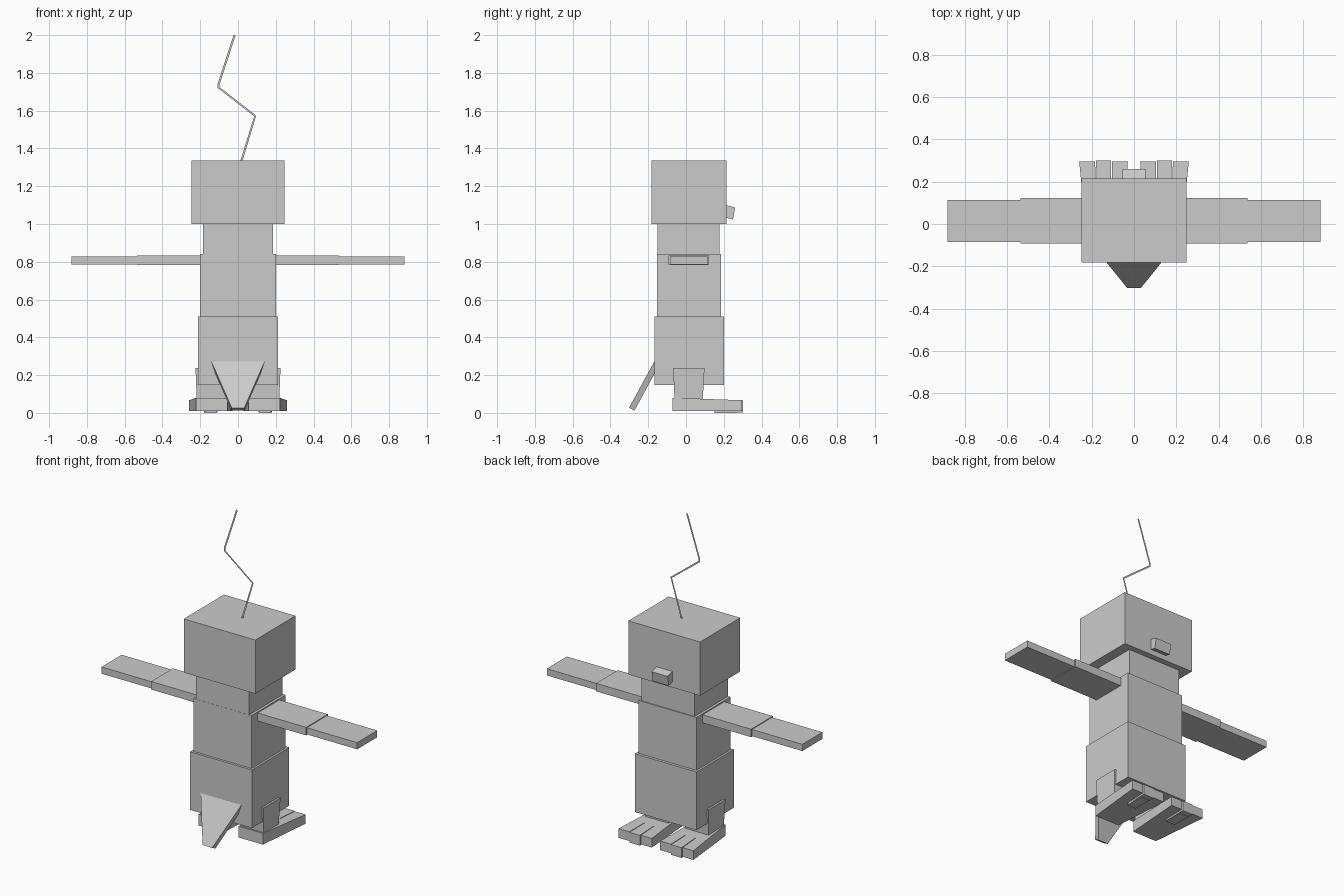
import bpy, bmesh
from mathutils import Vector

if "Cube" in bpy.data.objects:
    bpy.data.objects.remove(bpy.data.objects["Cube"])

grey = bpy.data.materials.new("plain grey")
grey.diffuse_color = (0.6, 0.6, 0.6, 1)
grey.use_nodes = True
grey.node_tree.nodes["Principled BSDF"].inputs["Base Color"].default_value = grey.diffuse_color


def finish(name, bm, solid=True):
    if solid:
        bmesh.ops.recalc_face_normals(bm, faces=bm.faces)
    mesh = bpy.data.meshes.new(name)
    bm.to_mesh(mesh)
    bm.free()
    mesh.materials.append(grey)
    ob = bpy.data.objects.new(name, mesh)
    bpy.context.collection.objects.link(ob)
    return ob


def loft(name, a, b):
    """Solid between two matching loops of points."""
    bm = bmesh.new()
    va = [bm.verts.new(p) for p in a]
    vb = [bm.verts.new(p) for p in b]
    bm.faces.new(va)
    bm.faces.new(vb)
    n = len(a)
    for i in range(n):
        j = (i + 1) % n
        bm.faces.new((va[i], va[j], vb[j], vb[i]))
    return finish(name, bm)


def rect(x0, x1, y0, y1, z):
    return [(x0, y0, z), (x1, y0, z), (x1, y1, z), (x0, y1, z)]


def box(name, x0, x1, y0, y1, z0, z1):
    return loft(name, rect(x0, x1, y0, y1, z0), rect(x0, x1, y0, y1, z1))


def slab(name, ya, xa, za, yb, xb, zb):
    """Solid running along y between two upright rectangles."""
    def ring(y, x, z):
        return [(x[0], y, z[0]), (x[1], y, z[0]), (x[1], y, z[1]), (x[0], y, z[1])]
    return loft(name, ring(ya, xa, za), ring(yb, xb, zb))


def mirrored(ob):
    m = ob.modifiers.new("mirror", 'MIRROR')
    m.use_axis = (True, False, False)
    return ob


# Stacked body and head
box("hips", -0.213, 0.213, -0.168, 0.201, 0.147, 0.51)
box("torso", -0.2, 0.2, -0.153, 0.184, 0.51, 0.84)
box("neck", -0.184, 0.184, -0.152, 0.178, 0.84, 1.0)
box("head", -0.247, 0.247, -0.182, 0.214, 1.0, 1.335)

# Tilted snout on the rear face of the head
profile = [(0.20, 1.104), (0.26, 1.087), (0.249, 1.024), (0.20, 1.037)]
loft("snout", [(-0.055, y, z) for y, z in profile], [(0.055, y, z) for y, z in profile])

# Arms
mirrored(box("upper_arms", 0.19, 0.535, -0.092, 0.122, 0.783, 0.833))
mirrored(box("lower_arms", 0.53, 0.882, -0.085, 0.113, 0.786, 0.828))

# Tapered legs
mirrored(loft("legs", rect(0.06, 0.218, -0.06, 0.088, 0.06),
              rect(0.055, 0.225, -0.068, 0.098, 0.238)))

# Feet, widening toward the toes
Y0, YS, Y1 = -0.072, 0.16, 0.296


def edge(y):
    t = (y - Y0) / (Y1 - Y0)
    return 0.055 - 0.026 * t, 0.222 + 0.037 * t, 0.08 - 0.013 * t


def toe(name, f0, f1, y1, z0):
    ends = []
    for y in (YS - 0.01, y1):
        i, o, top = edge(y)
        ends += [y, (i + f0 * (o - i), i + f1 * (o - i)), (z0, top)]
    mirrored(slab(name, *ends))


i0, o0, t0 = edge(Y0)
i1, o1, t1 = edge(YS)
mirrored(slab("feet", Y0, (i0, o0), (0.01, t0), YS, (i1, o1), (0.01, t1)))
toe("inner_toes", 0.0, 0.325, Y1, 0.01)
toe("middle_toes", 0.345, 0.655, Y1 + 0.005, 0.003)
toe("outer_toes", 0.675, 1.0, Y1, 0.01)
mirrored(box("toe_pads", 0.115, 0.175, 0.15, 0.27, 0.0, 0.02))

# Tapered tail slab slanting down from the hips
loft("tail",
     [(-0.142, -0.166, 0.275), (0.142, -0.166, 0.275),
      (0.033, -0.302, 0.027), (-0.033, -0.302, 0.027)],
     [(-0.142, -0.138, 0.260), (0.142, -0.138, 0.260),
      (0.035, -0.273, 0.012), (-0.035, -0.273, 0.012)])

# Zigzag antenna, a flat ribbon
path = [Vector(p) for p in ((0.017, 1.33), (0.091, 1.572), (-0.103, 1.723),
                            (-0.103, 1.740), (-0.018, 2.0))]
bm = bmesh.new()
pairs = []
for k, p in enumerate(path):
    d = (path[min(k + 1, len(path) - 1)] - p).normalized() + (p - path[max(k - 1, 0)]).normalized()
    d.normalize()
    side = Vector((-d.y, d.x)) * 0.0055
    pairs.append([bm.verts.new((q.x, 0.016, q.y)) for q in (p + side, p - side)])
for (a, b), (c, d) in zip(pairs, pairs[1:]):
    bm.faces.new((a, b, d, c))
finish("antenna", bm, solid=False)
